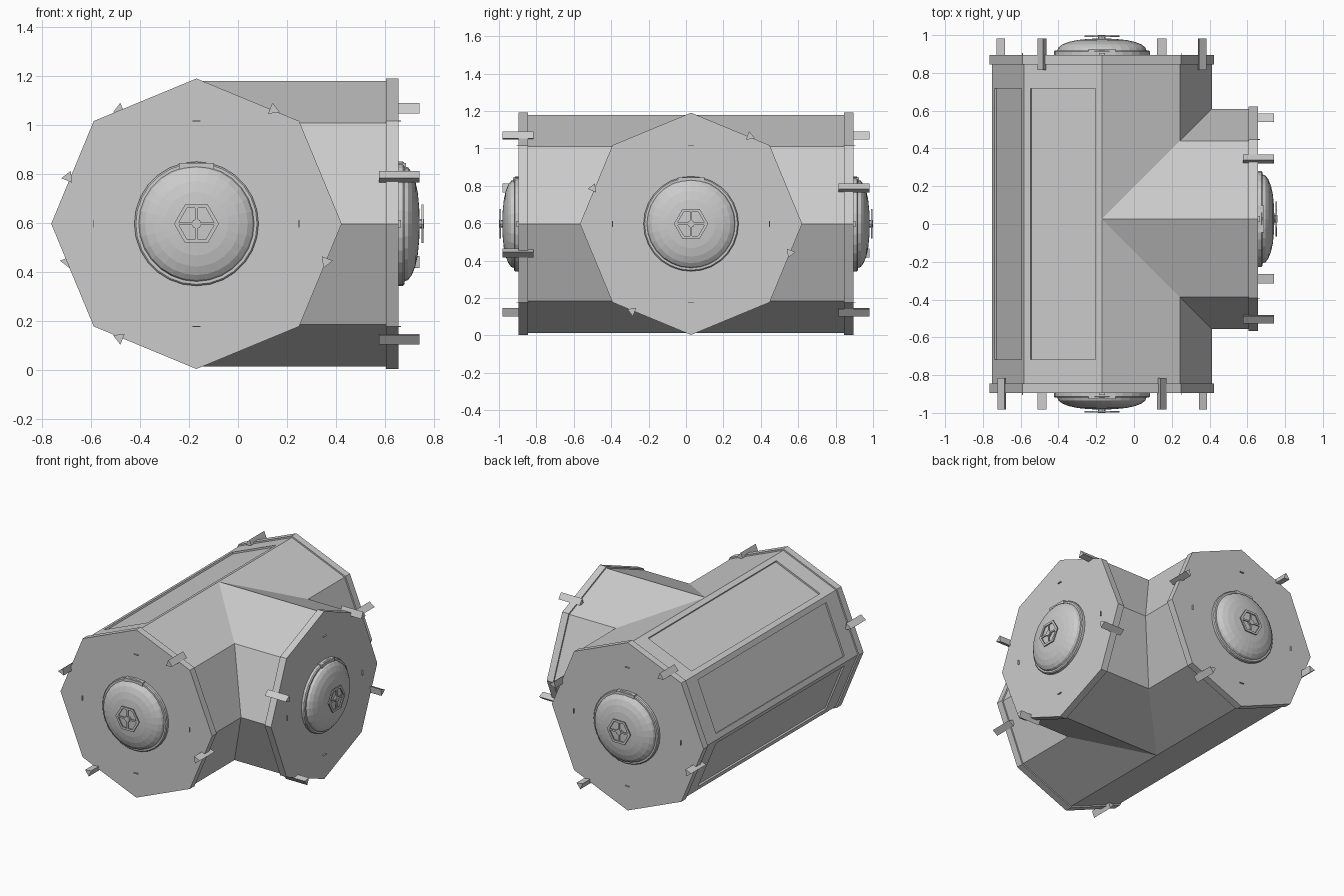
import bpy, bmesh
from math import sin, cos, pi, radians
from mathutils import Matrix, Vector

if "Cube" in bpy.data.objects:
    bpy.data.objects.remove(bpy.data.objects["Cube"])

CX, CY, CZ = -0.17, 0.027, 0.597      # main tube axis x, branch axis y, shared axis z
R_BODY, R_PLATE = 0.583, 0.594


def ngon(n, r, start=0.0, c=(0, 0)):
    return [(c[0] + r * cos(start + 2 * pi * i / n), c[1] + r * sin(start + 2 * pi * i / n))
            for i in range(n)]


def finish(name, bm, mat=Matrix()):
    bmesh.ops.remove_doubles(bm, verts=bm.verts, dist=1e-5)
    bmesh.ops.recalc_face_normals(bm, faces=bm.faces)
    me = bpy.data.meshes.new(name)
    bm.to_mesh(me)
    bm.free()
    ob = bpy.data.objects.new(name, me)
    ob.matrix_world = mat
    bpy.context.collection.objects.link(ob)
    return ob


def add_loft(bm, rings, cap=True, closed=False):
    """Skin a list of equal-length vertex rings."""
    vs = [[bm.verts.new(p) for p in r] for r in rings]
    n = len(vs[0])
    pairs = list(zip(vs, vs[1:])) + ([(vs[-1], vs[0])] if closed else [])
    for a, b in pairs:
        for i in range(n):
            j = (i + 1) % n
            bm.faces.new((a[i], a[j], b[j], b[i]))
    if cap and not closed:
        bm.faces.new(vs[0][::-1])
        bm.faces.new(vs[-1])


def flat(points, w):
    return [(u, v, w) for u, v in points]


def add_prism(bm, points, w0, w1):
    add_loft(bm, [flat(points, w0), flat(points, w1)])


def rect(u, v, du, dv, ang=0.0):
    r = Matrix.Rotation(ang, 2)
    return [tuple(Vector((u, v)) + r @ Vector((a * du, b * dv)))
            for a, b in ((-1, -1), (1, -1), (1, 1), (-1, 1))]


def panel_face(bm, a, b, c, d, normal):
    """Quad a-b-c-d with a shallow recessed panel; a->b runs lengthwise."""
    def at(s, t):
        return a.lerp(b, s).lerp(d.lerp(c, s), t)
    s, t = 0.085, 0.085
    outer = [a, b, c, d]
    inner = [at(s, t), at(1 - s, t), at(1 - s, 1 - t), at(s, 1 - t)]
    floor = [p - normal * 0.012 for p in inner]
    add_loft(bm, [outer, inner, floor], cap=False)
    bm.faces.new([bm.verts.new(p) for p in floor])


# T-shaped hull: two octagonal tubes meeting along mitred edges
bm = bmesh.new()
octo = ngon(8, R_BODY, pi / 2)
END = 0.865


def quad(*pts):
    bm.faces.new([bm.verts.new(p) for p in pts])


for i in range(8):
    (u0, v0), (u1, v1) = octo[i], octo[(i + 1) % 8]
    z0, z1, mid = CZ + v0, CZ + v1, (u0 + u1) / 2
    if mid < 0:                                     # closed side of the main tube
        p = [Vector((CX + u0, -END, z0)), Vector((CX + u0, END, z0)),
             Vector((CX + u1, END, z1)), Vector((CX + u1, -END, z1))]
        if i < 3:
            n = Vector((mid, 0, (v0 + v1) / 2)).normalized()
            panel_face(bm, *p, n)
        else:
            quad(*p)
    else:                                           # branch side, split by the mitre
        for s in (-1, 1):
            quad((CX + u0, s * END, z0), (CX + u0, CY + s * u0, z0),
                 (CX + u1, CY + s * u1, z1), (CX + u1, s * END, z1))
    quad((CX + abs(u0), CY + u0, z0), (0.625, CY + u0, z0),
         (0.625, CY + u1, z1), (CX + abs(u1), CY + u1, z1))
bmesh.ops.remove_doubles(bm, verts=bm.verts, dist=1e-5)
bmesh.ops.holes_fill(bm, edges=[e for e in bm.edges if e.is_boundary], sides=0)
finish("hull", bm)


def end_cap(tag, origin, ang):
    """Plate, domed hatch, hand wheel and clamps; local z points outward."""
    mat = (Matrix.Translation(origin) @ Matrix.Rotation(ang, 4, 'Z')
           @ Matrix.Rotation(pi / 2, 4, 'X'))

    # octagonal end plate
    bm = bmesh.new()
    add_prism(bm, ngon(8, R_PLATE, pi / 2), -0.05, 0)
    finish(tag + "_end_plate", bm, mat)

    # domed hatch with flange
    bm = bmesh.new()
    prof = [(0.254, -0.005), (0.254, 0.018), (0.248, 0.024), (0.236, 0.024), (0.23, 0.04),
            (0.21, 0.055), (0.175, 0.069), (0.13, 0.079), (0.07, 0.085), (0.02, 0.087)]
    add_loft(bm, [flat(ngon(28, r, pi / 2), w) for r, w in prof])
    finish(tag + "_hatch_dome", bm, mat)

    # hinge block above the hatch
    bm = bmesh.new()
    add_prism(bm, rect(0, 0.236, 0.071, 0.012), -0.005, 0.031)
    finish(tag + "_hatch_hinge", bm, mat)

    # hexagonal hand wheel
    bm = bmesh.new()
    o, n = ngon(6, 0.092), ngon(6, 0.075)
    add_loft(bm, [flat(o, 0.094), flat(o, 0.102), flat(n, 0.102), flat(n, 0.094)], closed=True)
    finish(tag + "_wheel_rim", bm, mat)
    for k in range(2):
        bm = bmesh.new()
        add_prism(bm, rect(0, 0, 0.077 if k == 0 else 0.07, 0.006, k * pi / 2), 0.095, 0.101)
        finish(tag + "_wheel_spoke", bm, mat)
    bm = bmesh.new()
    add_prism(bm, ngon(8, 0.02), 0.08, 0.105)
    finish(tag + "_wheel_hub", bm, mat)

    # triangular clamps over the rim, pointing along the plate edge
    for u, v, edge in ((0.315, 0.467, 67.5), (-0.525, 0.19, 157.5),
                       (-0.315, -0.467, 247.5), (0.53, -0.155, 337.5)):
        bm = bmesh.new()
        add_prism(bm, ngon(3, 0.028, radians(edge - 90), (u, v)), -0.08, 0.086)
        finish(tag + "_clamp", bm, mat)

    # tiny locating tabs on the plate
    bm = bmesh.new()
    for k in range(4):
        a = k * pi / 2
        add_prism(bm, rect(0.42 * cos(a), 0.42 * sin(a), 0.002, 0.016, a), -0.005, 0.01)
    finish(tag + "_plate_tabs", bm, mat)


end_cap("front", (CX, -0.895, CZ), 0)
end_cap("back", (CX, 0.895, CZ), pi)
end_cap("branch", (0.656, CY, CZ), pi / 2)
